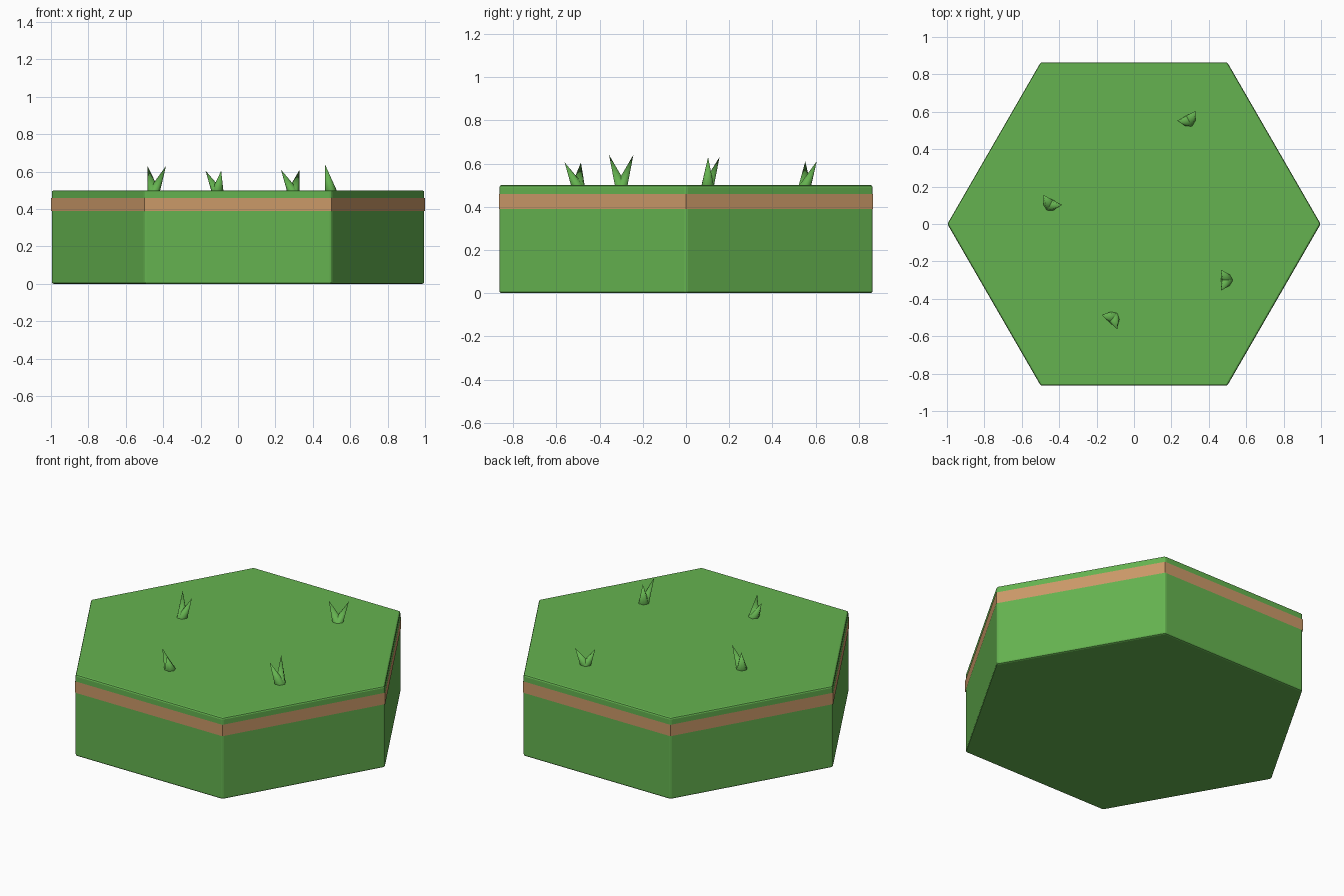
import bpy
from math import cos, sin, radians

if "Cube" in bpy.data.objects:
    bpy.data.objects.remove(bpy.data.objects["Cube"], do_unlink=True)


def material(name, rgb):
    mat = bpy.data.materials.new(name)
    mat.use_nodes = True
    mat.diffuse_color = (*rgb, 1)
    mat.node_tree.nodes["Principled BSDF"].inputs["Base Color"].default_value = (*rgb, 1)
    return mat


grass_green = material("grass green", (0.13, 0.45, 0.08))
soil_brown = material("soil brown", (0.6, 0.32, 0.14))


def hex_prism(name, radius, low, high, mat, caps="NGON"):
    # Six-sided prism with corners on the x axis
    bpy.ops.mesh.primitive_cylinder_add(
        vertices=6, radius=radius, depth=high - low, end_fill_type=caps,
        location=(0, 0, (low + high) / 2), rotation=(0, 0, radians(30)))
    obj = bpy.context.object
    obj.name = name
    obj.data.materials.append(mat)
    return obj


# Tile body with softened edges
tile = hex_prism("hex_tile", 0.998, 0, 0.5, grass_green)
bevel = tile.modifiers.new("edge_bevel", "BEVEL")
bevel.width = 0.01
bevel.segments = 2

# Thin soil stripe around the sides
hex_prism("soil_band", 1.0, 0.39, 0.46, soil_brown, "NOTHING")


def blade(name, x, y, angle, height, sides=6, radius=0.033, reach=0.065):
    # Leaning cone whose tip is pushed outward from its base
    ring = [(radius * cos(radians(i * 360 / sides) + angle),
             radius * sin(radians(i * 360 / sides) + angle), 0) for i in range(sides)]
    tip = (reach * cos(angle), reach * sin(angle), height)
    faces = [(i, (i + 1) % sides, sides) for i in range(sides)]
    faces.append(tuple(reversed(range(sides))))
    mesh = bpy.data.meshes.new(name)
    mesh.from_pydata(ring + [tip], [], faces)
    mesh.materials.append(grass_green)
    for poly in mesh.polygons:
        poly.use_smooth = len(poly.vertices) == 3
    obj = bpy.data.objects.new(name, mesh)
    obj.location = (x, y, 0.495)
    bpy.context.collection.objects.link(obj)


# Grass tufts: x, y, facing direction in degrees, blade height
tufts = [(-0.45, 0.10, 62, 0.135), (-0.11, -0.50, 228, 0.11),
         (0.295, 0.55, 118, 0.115), (0.497, -0.30, 180, 0.145)]
for n, (x, y, facing, height) in enumerate(tufts, 1):
    for side, turn in (("a", -60), ("b", 60)):
        blade(f"grass_tuft_{n}_blade_{side}", x, y, radians(facing + turn), height)
